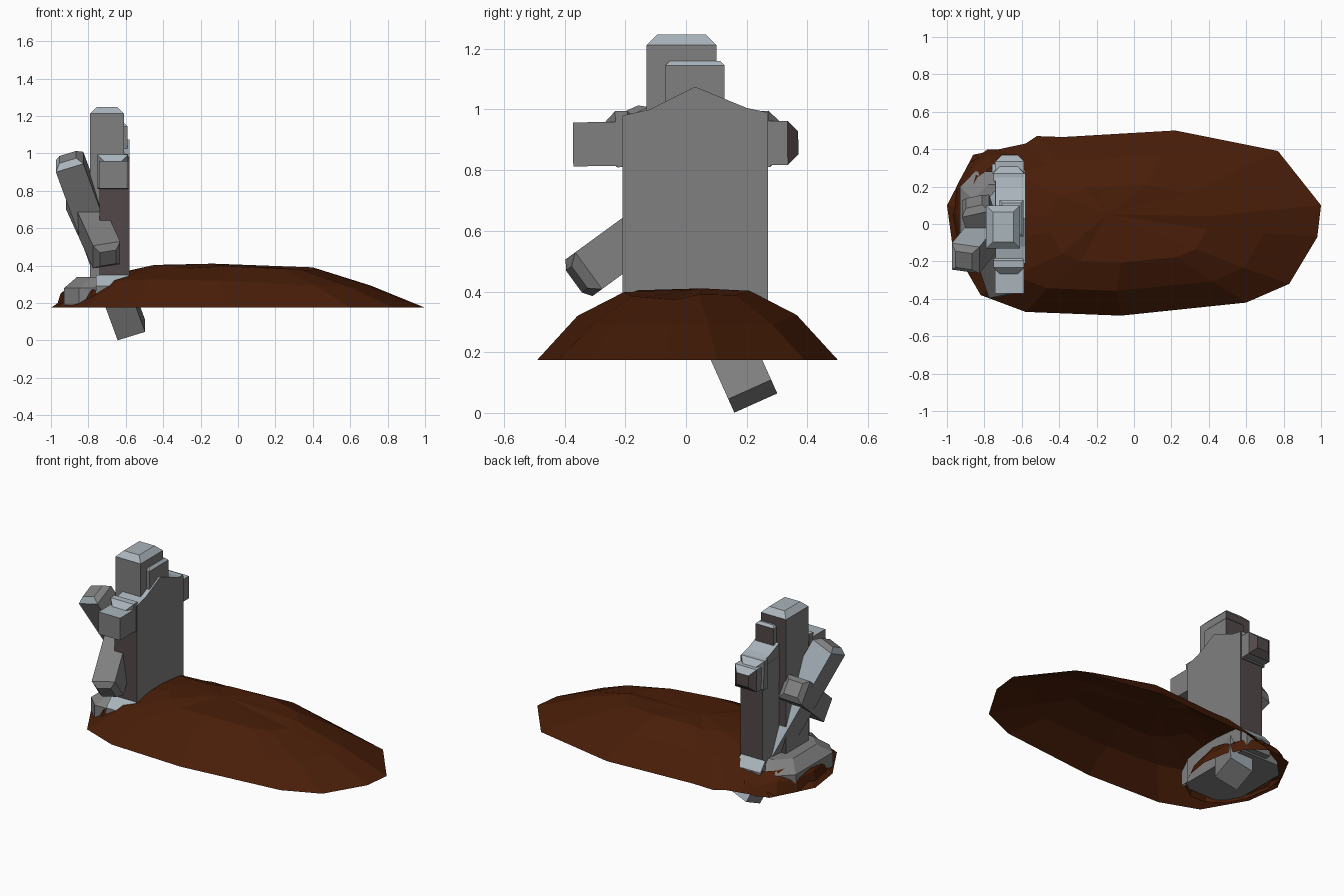
import bpy, bmesh, math, random
from mathutils import Vector

if "Cube" in bpy.data.objects:
    bpy.data.objects.remove(bpy.data.objects["Cube"])

random.seed(4)

def material(name, rgb):
    m = bpy.data.materials.new(name)
    m.diffuse_color = (*rgb, 1)
    m.use_nodes = True
    m.node_tree.nodes["Principled BSDF"].inputs["Base Color"].default_value = m.diffuse_color
    return m

STONE = material("grey stone", (0.215, 0.215, 0.215))
PALE = material("pale blue stone", (0.40, 0.46, 0.50))
WARM = material("dark warm stone", (0.085, 0.066, 0.066))
DIRT = material("brown dirt", (0.066, 0.0125, 0.0025))

# Rules giving a material slot (0 grey, 1 pale, 2 warm) from a face normal
def plain(n):
    return 0

def pale_tops(n):
    return 1 if n.z > .3 else 0

def slab_rule(n):
    return 1 if n.z > .3 else 2 if abs(n.y) > .7 else 0

def post_rule(n):
    return 1 if n.z > .3 else 2 if n.y > .7 else 0

def leaning_rule(n):
    return 1 if .3 < n.z < .75 else 0

def loft(name, rings, mats, cap_start=True, cap_end=True, rule=plain):
    """Skin a list of closed rings with flat faces."""
    bm = bmesh.new()
    rows = [[bm.verts.new(p) for p in ring] for ring in rings]
    n = len(rows[0])
    for a, b in zip(rows, rows[1:]):
        for i in range(n):
            j = (i + 1) % n
            bm.faces.new((a[i], a[j], b[j], b[i]))
    if cap_start:
        bm.faces.new(rows[0][::-1])
    if cap_end:
        bm.faces.new(rows[-1])
    if cap_start and cap_end:
        bmesh.ops.recalc_face_normals(bm, faces=bm.faces)
    bm.normal_update()
    for f in bm.faces:
        f.material_index = rule(f.normal)
    me = bpy.data.meshes.new(name)
    bm.to_mesh(me)
    bm.free()
    for m in mats:
        me.materials.append(m)
    ob = bpy.data.objects.new(name, me)
    bpy.context.collection.objects.link(ob)
    return ob

STONES = (STONE, PALE, WARM)

def beam(name, p0, p1, w, h, c0=0.0, c1=0.0, rule=plain):
    """Rectangular stone bar from p0 to p1, chamfered by c0 / c1 at its ends."""
    p0, p1 = Vector(p0), Vector(p1)
    d = (p1 - p0).normalized()
    s = Vector((1, 0, 0))
    s = (s - d * s.dot(d)).normalized()
    t = d.cross(s)
    def ring(p, c):
        return [p + s * a * (w / 2 - c) + t * b * (h / 2 - c)
                for a, b in ((-1, -1), (1, -1), (1, 1), (-1, 1))]
    rings = []
    if c0:
        rings.append(ring(p0, c0))
    rings.append(ring(p0 + d * c0, 0))
    rings.append(ring(p1 - d * c1, 0))
    if c1:
        rings.append(ring(p1, c1))
    return loft(name, rings, STONES, rule=rule)

# Dirt mound: open low-poly shell shrinking from its outline
outline = [(1, .1), (.77, .39), (.22, .5), (-.38, .465), (-.52, .47), (-.58, .43),
           (-.86, .37), (-1, .1), (-.97, -.12), (-.82, -.38), (-.58, -.47),
           (-.07, -.49), (.6, -.42), (.83, -.32), (.98, -.07)]
rings = [[(x, y, .175) for x, y in outline]]
for k, z in ((.73, .325), (.42, .395)):
    rings.append([((x * k - (.04 if x < 0 else .02)), y * k,
                   z - (.035 * k if x > .5 else 0) + random.uniform(-.012, .012))
                  for x, y in outline])
rings.append([(-.14 + x * .02, .05 + y * .02, .41) for x, y in outline])
loft("dirt_mound", rings, (DIRT,), cap_start=False)

# Collar of loose dirt around the stones
def collar(k, z, jitter):
    return [(-.73 + .23 * k * math.cos(a), .05 + .34 * k * math.sin(a),
             z + random.uniform(-jitter, jitter))
            for a in (math.tau * i / 14 for i in range(14))]
loft("dirt_collar", [collar(1.05, .175, 0), collar(.95, .25, .02), collar(.75, .30, .015)],
     (DIRT,), cap_start=False, cap_end=False)

# Headstone slab with a peaked top
slab = [(-.21, .19), (.27, .19), (.27, .99), (.2, 1.005), (.03, 1.075), (-.12, 1.0), (-.21, .98)]
loft("headstone", [[(x, y, z) for y, z in slab] for x in (-.74, -.58)], STONES, rule=slab_rule)

# Sloping pale skirts at both feet of the slab
for y0, y1 in ((-.21, -.27), (.27, .32)):
    skirt = [(y0, .35), (y1, .29), (y1, .2), (y0, .2)]
    loft("slab_skirt", [[(x, y, z) for y, z in skirt] for x in (-.76, -.585)],
         STONES, rule=pale_tops)

# Footing block, chamfered at the top
def footing(inset, z):
    x0, x1, y0, y1 = -.93 + inset, -.59, -.26 + inset, .28 - inset
    c = .08
    return [(x0 + c, y0, z), (x1, y0, z), (x1, y1, z), (x0 + c, y1, z),
            (x0, y1 - c, z), (x0, y0 + c, z)]
loft("footing", [footing(0, .19), footing(0, .28), footing(.07, .34)], STONES)

# Upright cross built against the slab
beam("cross_post", (-.70, -.015, .25), (-.70, -.015, 1.247), .18, .23, c1=.035, rule=post_rule)
beam("cross_post_front", (-.655, .03, .85), (-.655, .03, 1.16), .13, .195, c1=.015, rule=post_rule)
beam("cross_arm", (-.665, -.372, .885), (-.665, .37, .89), .155, .145, c1=.035, rule=post_rule)
for y in (-.2, .265):
    beam("arm_collar", (-.67, y - .07, .9), (-.67, y + .05, .905), .165, .185, .04, .04,
         rule=pale_tops)

# Fallen cross leaning behind the slab
beam("leaning_post", (-.91, -.195, .98), (-.57, .22, .055), .155, .155, c0=.03, rule=leaning_rule)
beam("leaning_arm", (-.695, -.36, .44), (-.855, .12, .79), .15, .15, c0=.03, c1=.03)
